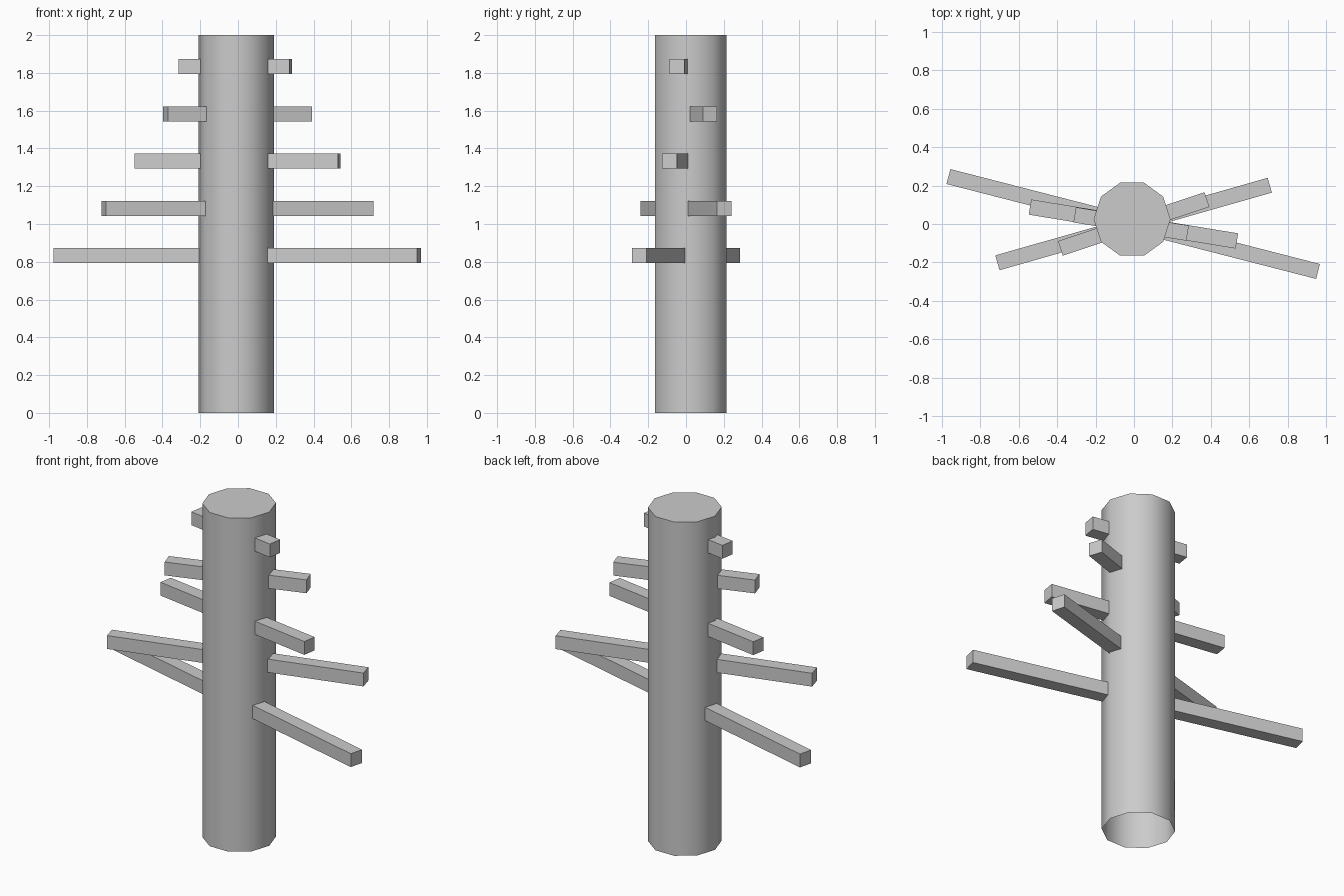
import bpy, bmesh
from math import radians
from mathutils import Matrix

if "Cube" in bpy.data.objects:
    bpy.data.objects.remove(bpy.data.objects["Cube"])


def add_object(name, bm):
    mesh = bpy.data.meshes.new(name)
    bm.to_mesh(mesh)
    bm.free()
    obj = bpy.data.objects.new(name, mesh)
    bpy.context.collection.objects.link(obj)
    return obj


# Trunk: ten-sided post, capped on top and open underneath
bm = bmesh.new()
bmesh.ops.create_cone(bm, cap_ends=True, segments=10, radius1=0.2, radius2=0.2, depth=2,
                      matrix=Matrix.Translation((-0.01, 0.025, 1)) @ Matrix.Rotation(radians(18), 4, 'Z'))
bm.normal_update()
bmesh.ops.delete(bm, geom=[f for f in bm.faces if f.normal.z < -0.9], context='FACES_ONLY')
for f in bm.faces:
    f.smooth = abs(f.normal.z) < 0.5
for e in bm.edges:
    e.smooth = not any(f.normal.z > 0.9 for f in e.link_faces)
add_object("trunk", bm)

# Branches: square beams passing through the trunk (length, angle, centre x)
branches = [
    (1.986, -14.4, -0.004),
    (1.474, 15.9, -0.002),
    (1.091, -9.3, -0.003),
    (0.804, 18.4, -0.002),
    (0.595, -9.2, -0.015),
]
for i, (length, angle, x) in enumerate(branches):
    bm = bmesh.new()
    place = (Matrix.Translation((x, 0, 0.833 + 0.25 * i))
             @ Matrix.Rotation(radians(angle), 4, 'Z')
             @ Matrix.Diagonal((length, 0.08, 0.08, 1)))
    bmesh.ops.create_cube(bm, size=1, matrix=place)
    add_object(f"branch_{i + 1}", bm)
